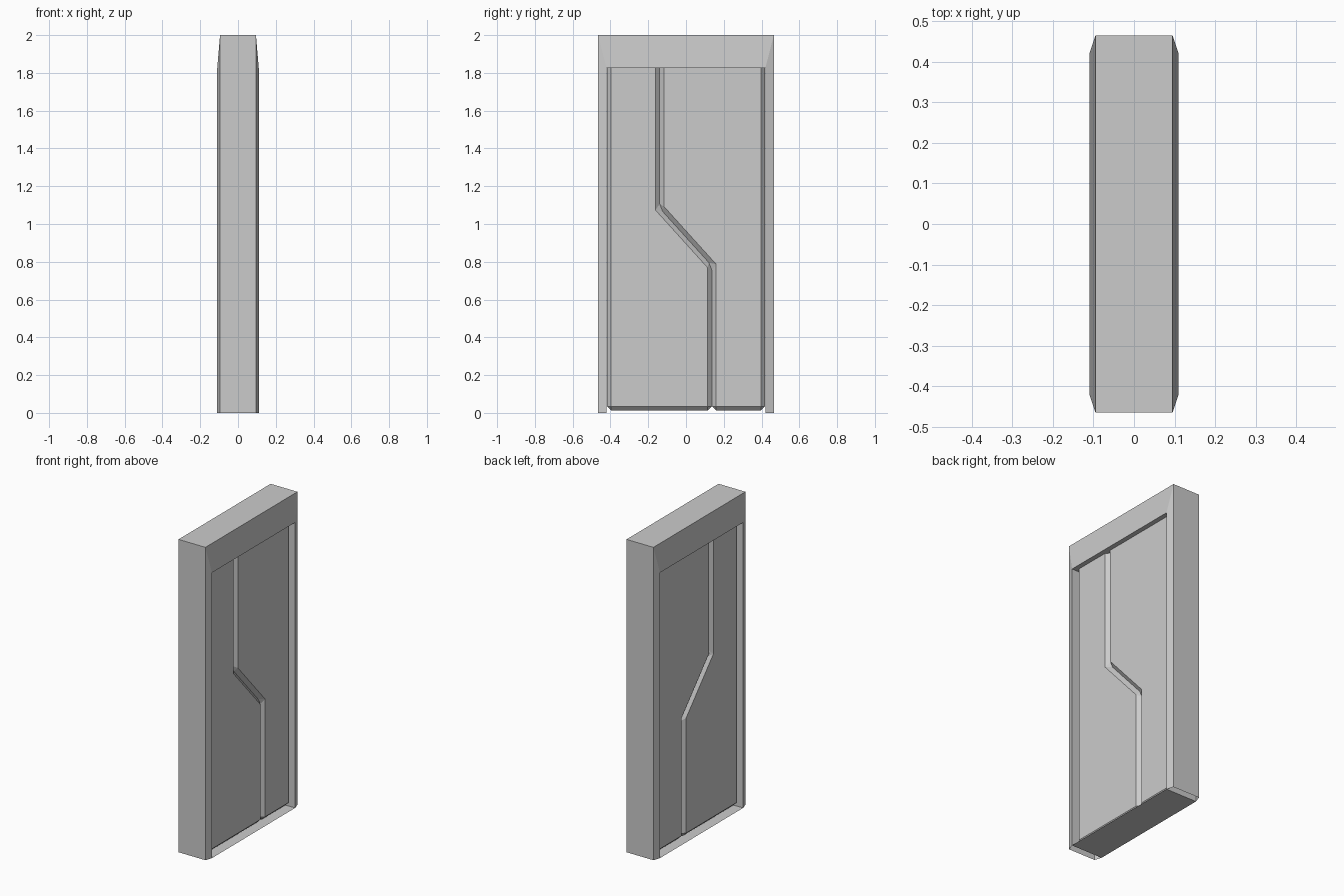
import bpy, bmesh

if "Cube" in bpy.data.objects:
    bpy.data.objects.remove(bpy.data.objects["Cube"])


def finish(bm, name):
    bmesh.ops.recalc_face_normals(bm, faces=bm.faces)
    me = bpy.data.meshes.new(name)
    bm.to_mesh(me)
    bm.free()
    ob = bpy.data.objects.new(name, me)
    bpy.context.collection.objects.link(ob)
    return ob


# Door frame: sloped front and back borders, outer walls, lining with a thin sill
def frame():
    bm = bmesh.new()

    def arch(x, y, z):
        return [bm.verts.new((x, py, pz)) for py, pz in ((-y, 0), (-y, z), (y, z), (y, 0))]

    outer = [arch(s * 0.095, 0.465, 2.0) for s in (1, -1)]
    inner = [arch(s * 0.11, 0.42, 1.825) for s in (1, -1)]

    def strip(a, b, count):
        for i in range(count):
            j = (i + 1) % 4
            bm.faces.new((a[i], a[j], b[j], b[i]))

    strip(outer[0], inner[0], 3)
    strip(outer[1], inner[1], 3)
    strip(outer[0], outer[1], 3)
    strip(inner[0], inner[1], 4)
    return finish(bm, "door_frame")


# Sliding leaf: outline in the y-z plane, extruded and bevelled on every edge
def leaf(name, outline, half=0.08):
    bm = bmesh.new()
    face = bm.faces.new([bm.verts.new((-half, y, z)) for y, z in outline])
    ext = bmesh.ops.extrude_face_region(bm, geom=[face], use_keep_orig=True)
    verts = [g for g in ext["geom"] if isinstance(g, bmesh.types.BMVert)]
    bmesh.ops.translate(bm, verts=verts, vec=(2 * half, 0, 0))
    ob = finish(bm, name)
    mod = ob.modifiers.new("edge_chamfer", 'BEVEL')
    mod.width = 0.023
    mod.segments = 1
    mod.limit_method = 'ANGLE'
    mod.angle_limit = 0.4
    return ob


BOTTOM, TOP, SIDE = 0.012, 1.85, 0.419
seam = [(-0.139, TOP), (-0.139, 1.083), (0.137, 0.778), (0.137, BOTTOM)]

frame()
leaf("left_leaf", [(-SIDE, BOTTOM), (-SIDE, TOP)] + seam)
leaf("right_leaf", [(SIDE, BOTTOM), (SIDE, TOP)] + seam)
